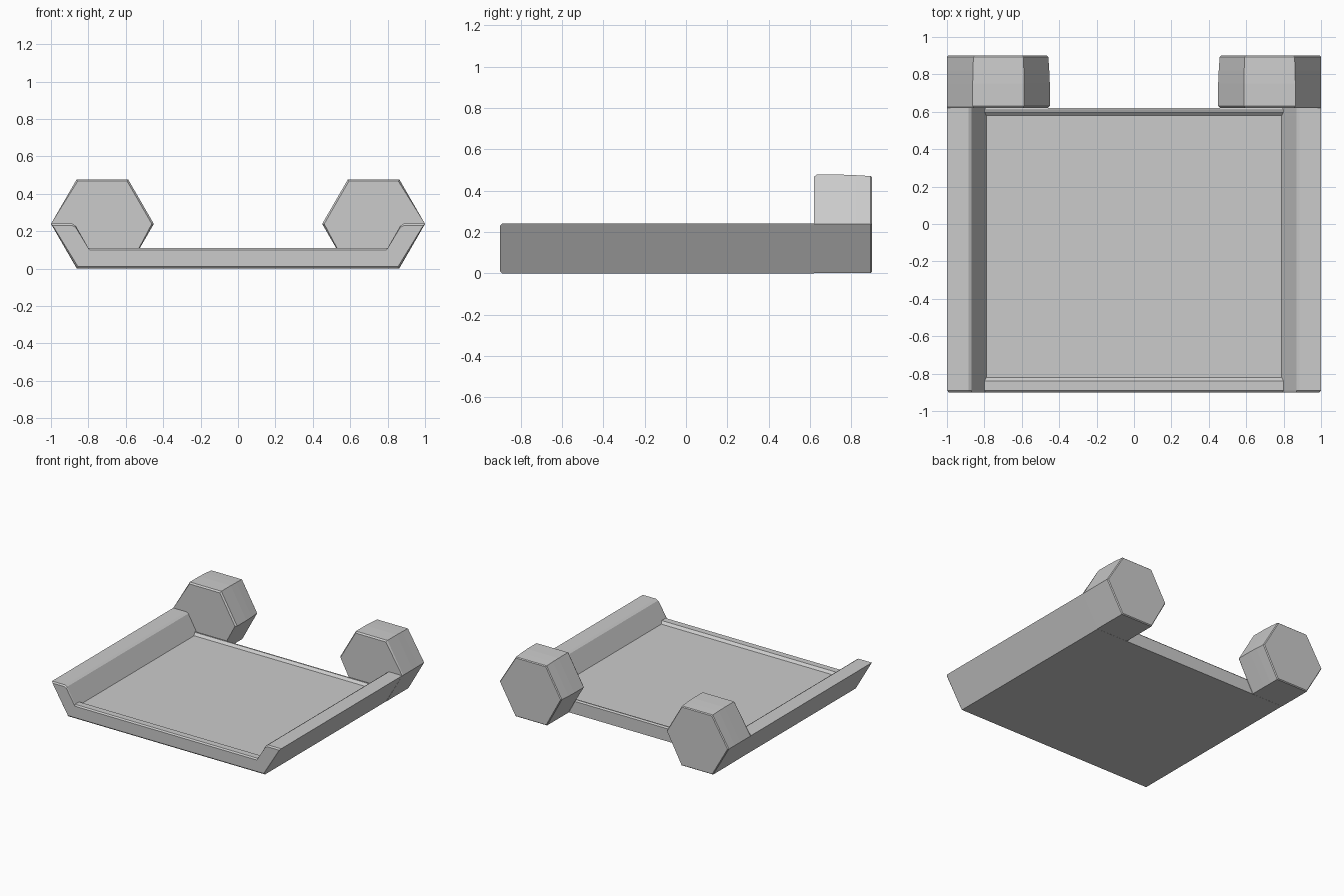
import bpy, bmesh
from math import cos, sin, radians

cube = bpy.data.objects.get("Cube")
if cube:
    bpy.data.objects.remove(cube, do_unlink=True)

grey = bpy.data.materials.new("light grey")
grey.use_nodes = True
grey.diffuse_color = (0.6, 0.6, 0.6, 1)
grey.node_tree.nodes["Principled BSDF"].inputs["Base Color"].default_value = (0.6, 0.6, 0.6, 1)


def loft(name, rings):
    """Skin a closed solid through matching rings of points."""
    bm = bmesh.new()
    rows = [[bm.verts.new(p) for p in ring] for ring in rings]
    n = len(rows[0])
    for a, b in zip(rows, rows[1:]):
        for i in range(n):
            j = (i + 1) % n
            bm.faces.new((a[i], a[j], b[j], b[i]))
    bm.faces.new(rows[0])
    bm.faces.new(rows[-1])
    bmesh.ops.recalc_face_normals(bm, faces=bm.faces)
    mesh = bpy.data.meshes.new(name)
    bm.to_mesh(mesh)
    bm.free()
    mesh.materials.append(grey)
    obj = bpy.data.objects.new(name, mesh)
    bpy.context.collection.objects.link(obj)
    return obj


def tray_section(y, floor, inset=0.0):
    """Trough cross-section with sloped walls; the slope meets the floor."""
    foot = 0.80 - (0.11 - floor) * 0.58
    half = [(0.86 - inset / 2, inset), (1 - inset, 0.24 - inset),
            (0.885, 0.24 - inset), (0.868, 0.23 - inset),
            (foot, floor)]
    left = [(-x, z) for x, z in reversed(half)]
    return [(x, y, z) for x, z in half + left]


# Tray: raised lips across the front and back, recessed floor between
loft("tray", [
    tray_section(-0.90, 0.10, 0.01),
    tray_section(-0.89, 0.11),
    tray_section(-0.84, 0.11),
    tray_section(-0.82, 0.092),
    tray_section(0.58, 0.092),
    tray_section(0.60, 0.11),
    tray_section(0.61, 0.11),
    tray_section(0.62, 0.10),
])


# Hexagonal end blocks: lower outer sides flush with the tray, others taper
def hex_ring(side, y, radius, flush=0.275):
    ring = []
    for angle in range(0, 360, 60):
        r = flush if angle in (0, 240, 300) else radius
        a = radians(angle)
        ring.append((side * (0.725 + r * cos(a)), y, 0.239 + r * sin(a)))
    return ring


for label, side in (("left", 1), ("right", -1)):
    loft(label + "_hexagonal_block", [
        hex_ring(side, 0.62, 0.264),
        hex_ring(side, 0.632, 0.275),
        hex_ring(side, 0.75, 0.275),
        hex_ring(side, 0.82, 0.272),
        hex_ring(side, 0.893, 0.267),
        hex_ring(side, 0.90, 0.260, 0.268),
    ])
